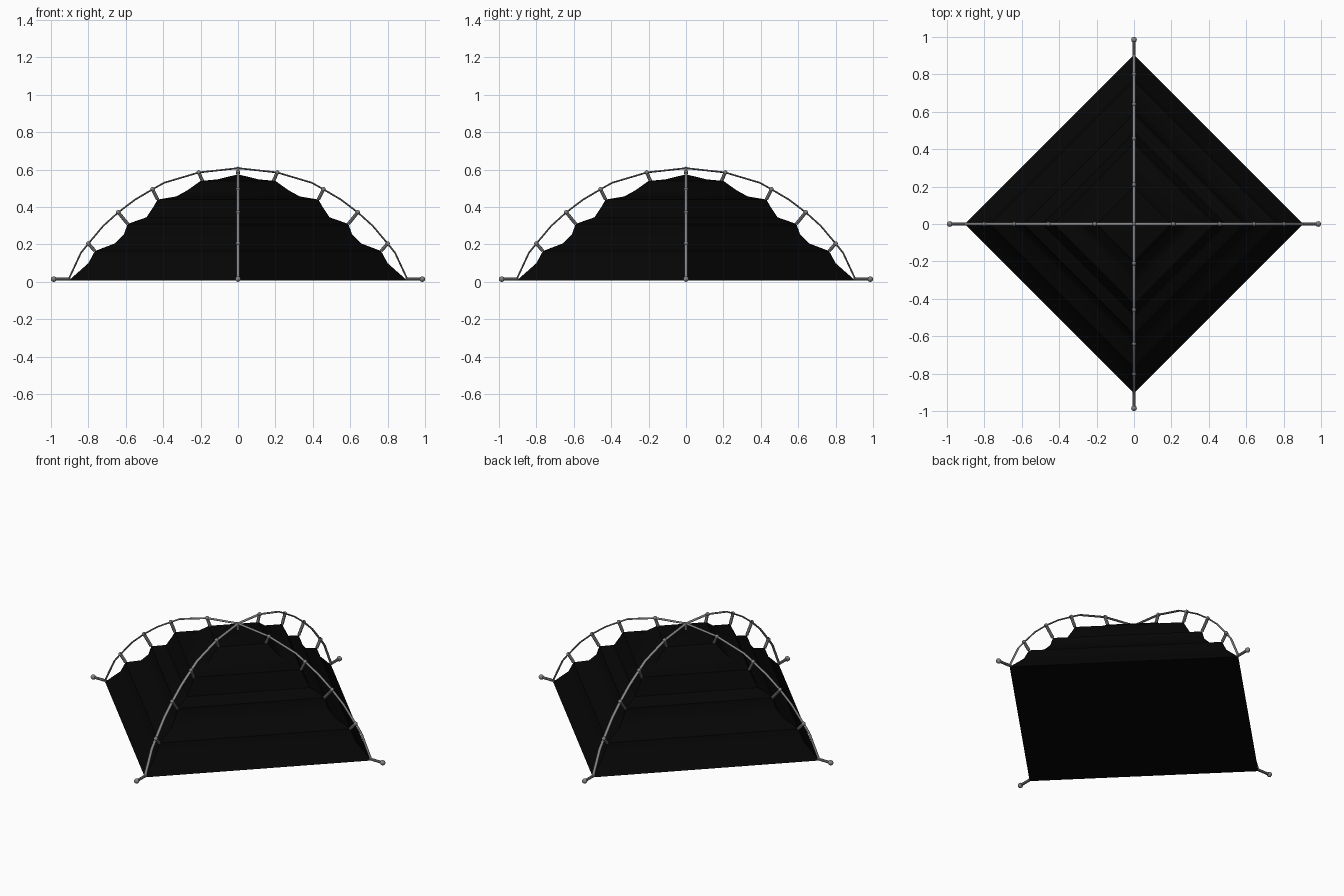
import bpy, bmesh, math
from mathutils import Vector, Matrix

cube = bpy.data.objects.get("Cube")
if cube:
    bpy.data.objects.remove(cube)


def material(name, value):
    mat = bpy.data.materials.new(name)
    mat.use_nodes = True
    colour = (value, value, value, 1)
    mat.diffuse_color = colour
    mat.node_tree.nodes["Principled BSDF"].inputs["Base Color"].default_value = colour
    return mat


BLACK = material("black fabric", 0.0017)
GREY = material("grey metal", 0.23)


def finish(bm, name, mat, angle=40):
    bmesh.ops.recalc_face_normals(bm, faces=bm.faces)
    mesh = bpy.data.meshes.new(name)
    bm.to_mesh(mesh)
    bm.free()
    mesh.materials.append(mat)
    obj = bpy.data.objects.new(name, mesh)
    bpy.context.collection.objects.link(obj)
    bpy.ops.object.select_all(action='DESELECT')
    obj.select_set(True)
    bpy.context.view_layer.objects.active = obj
    bpy.ops.object.shade_smooth_by_angle(angle=math.radians(angle))
    return obj


def add_rod(bm, a, b, radius):
    a, b = Vector(a), Vector(b)
    turn = (b - a).to_track_quat('Z', 'Y').to_matrix().to_4x4()
    bmesh.ops.create_cone(bm, cap_ends=True, segments=8, radius1=radius, radius2=radius,
                          depth=(b - a).length, matrix=Matrix.Translation((a + b) / 2) @ turn)


def add_ball(bm, centre, radius):
    bmesh.ops.create_uvsphere(bm, u_segments=12, v_segments=8, radius=radius,
                              matrix=Matrix.Translation(centre))


# Fabric shell: square rings following the scalloped ridge, closed by a floor
ridge = [(.905, .007), (.80, .10), (.765, .165), (.66, .205), (.61, .255), (.59, .31),
         (.49, .345), (.45, .405), (.43, .44), (.33, .457), (.27, .49), (.20, .54),
         (.11, .548)]
bm = bmesh.new()
rings = [[bm.verts.new((r * x, r * y, z)) for x, y in ((1, 0), (0, 1), (-1, 0), (0, -1))]
         for r, z in ridge]
apex = bm.verts.new((0, 0, .575))
bm.faces.new(rings[0])
for low, high in zip(rings, rings[1:]):
    for i in range(4):
        j = (i + 1) % 4
        bm.faces.new((low[i], low[j], high[j], high[i]))
for i in range(4):
    bm.faces.new((rings[-1][i], rings[-1][(i + 1) % 4], apex))
finish(bm, "tent_fabric", BLACK, 35)

# Two crossing poles with a flattened section, wider across than thick
half = [(.905, .015), (.84, .155), (.80, .205), (.72, .30), (.64, .372), (.55, .44),
        (.457, .495), (.395, .53), (.21, .585)]
arch = half + [(0, .608)] + [(-r, z) for r, z in reversed(half)]
for name, angle in (("side_to_side_pole", 0), ("front_to_back_pole", math.pi / 2)):
    bm = bmesh.new()
    loops = []
    for k, (r, z) in enumerate(arch):
        before, after = arch[max(k - 1, 0)], arch[min(k + 1, len(arch) - 1)]
        along = Vector((after[0] - before[0], 0, after[1] - before[1])).normalized()
        out = Vector((-along.z, 0, along.x))
        loop = []
        for s in range(8):
            t = s * math.tau / 8
            loop.append(bm.verts.new(Vector((r, 0, z)) + out * .0045 * math.cos(t)
                                     + Vector((0, .009 * math.sin(t), 0))))
        loops.append(loop)
    for a, b in zip(loops, loops[1:]):
        for s in range(8):
            n = (s + 1) % 8
            bm.faces.new((a[s], a[n], b[n], b[s]))
    bm.faces.new(loops[0])
    bm.faces.new(loops[-1])
    bmesh.ops.rotate(bm, verts=bm.verts, matrix=Matrix.Rotation(angle, 3, 'Z'))
    finish(bm, name, GREY, 60)

# Clips joining fabric to poles, and ground pegs, repeated at each corner
clips = [((.80, .205), (.765, .165)), ((.64, .372), (.59, .31)),
         ((.457, .495), (.43, .44)), ((.21, .585), (.19, .54))]
for i, side in enumerate(("left", "back", "right", "front")):
    spin = Matrix.Rotation(i * math.pi / 2, 3, 'Z')
    bm = bmesh.new()
    for (pr, pz), (fr, fz) in clips:
        add_rod(bm, (pr, 0, pz), (fr, 0, fz), .009)
        add_ball(bm, (pr, 0, pz), .012)
    bmesh.ops.rotate(bm, verts=bm.verts, matrix=spin)
    finish(bm, side + "_clips", GREY)

    bm = bmesh.new()
    add_rod(bm, (.895, 0, .015), (.985, 0, .015), .008)
    add_ball(bm, (.985, 0, .015), .015)
    bmesh.ops.rotate(bm, verts=bm.verts, matrix=spin)
    finish(bm, side + "_peg", GREY)

# Hub where the poles cross
bm = bmesh.new()
add_ball(bm, (0, 0, .606), .01)
add_rod(bm, (0, 0, .57), (0, 0, .606), .009)
finish(bm, "top_hub", GREY)
